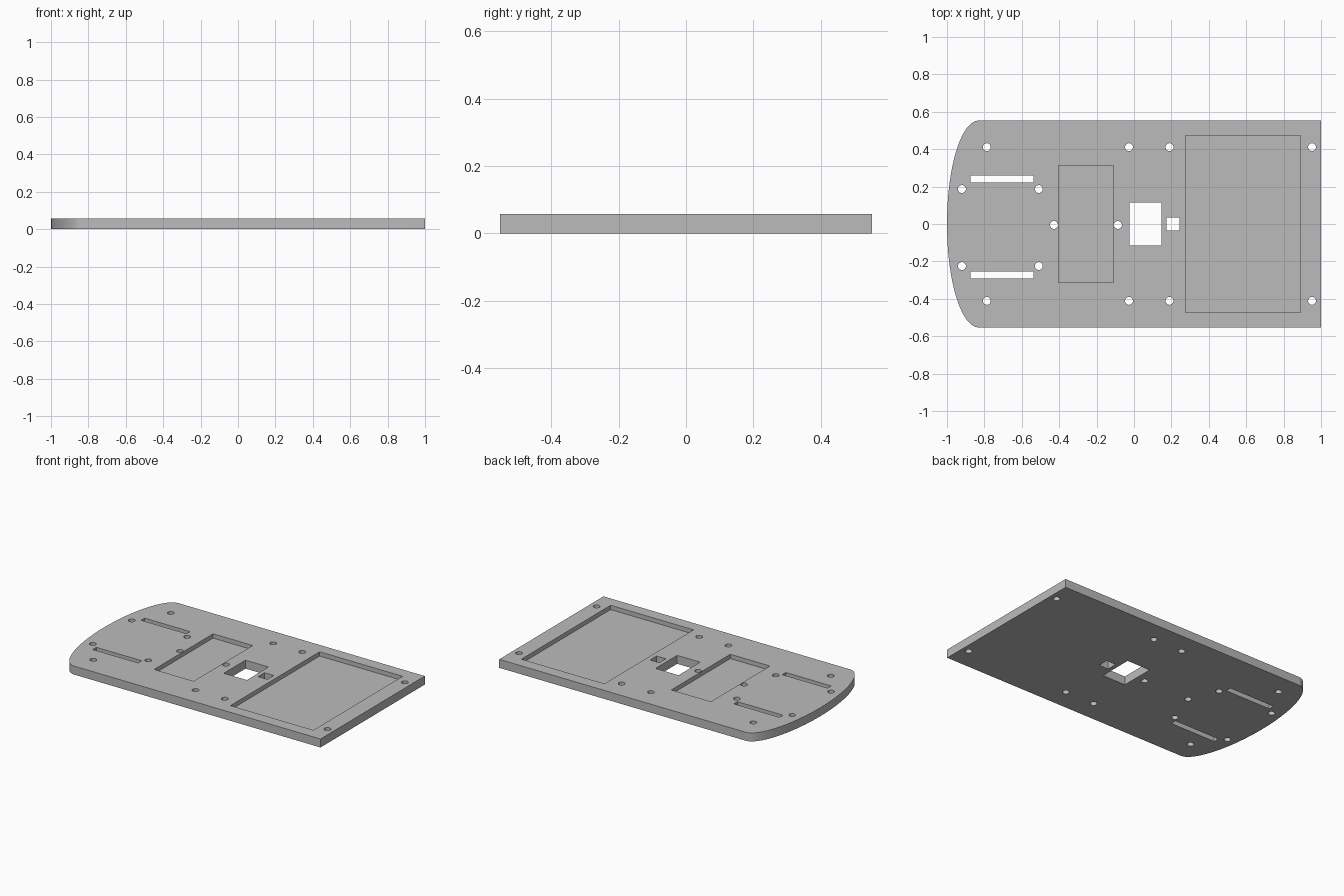
import bpy, bmesh
from math import sin, cos, pi

cube = bpy.data.objects.get("Cube")
if cube:
    bpy.data.objects.remove(cube, do_unlink=True)

THICK = 0.057
POCKET_FLOOR = 0.028

grey = bpy.data.materials.new("plate_grey")
grey.use_nodes = True
grey.diffuse_color = (0.5, 0.5, 0.5, 1)
grey.node_tree.nodes["Principled BSDF"].inputs["Base Color"].default_value = (0.5, 0.5, 0.5, 1)


def prism(name, outlines, z0, z1):
    """Extrude one or more separate closed outlines from z0 to z1."""
    bm = bmesh.new()
    for pts in outlines:
        face = bm.faces.new([bm.verts.new((x, y, z0)) for x, y in pts])
        top = bmesh.ops.extrude_face_region(bm, geom=[face])["geom"]
        for v in top:
            if isinstance(v, bmesh.types.BMVert):
                v.co.z = z1
    bmesh.ops.recalc_face_normals(bm, faces=bm.faces)
    mesh = bpy.data.meshes.new(name)
    bm.to_mesh(mesh)
    bm.free()
    mesh.materials.append(grey)
    obj = bpy.data.objects.new(name, mesh)
    bpy.context.collection.objects.link(obj)
    return obj


def rect(x0, x1, y0, y1):
    return [(x0, y0), (x1, y0), (x1, y1), (x0, y1)]


def circle(x, y, r=0.021, n=32):
    return [(x + r * cos(2 * pi * i / n), y + r * sin(2 * pi * i / n)) for i in range(n)]


# Plate outline: square at one end, half ellipse at the other
HALF, NOSE, N = 0.553, 0.17, 64
nose = [(-1 + NOSE - NOSE * sin(pi * i / N), HALF * cos(pi * i / N)) for i in range(N + 1)]
plate = prism("base_plate", [[(1, -HALF), (1, HALF)] + nose], 0, THICK)

# Screw holes, slots and square openings through the plate
holes = [circle(x, y) for x in (-0.787, -0.027, 0.19, 0.952) for y in (0.411, -0.411)]
holes += [circle(x, y) for x in (-0.92, -0.509) for y in (0.187, -0.225)]
holes += [circle(x, -0.005) for x in (-0.428, -0.086)]
slots = [rect(-0.874, -0.537, y - 0.019, y + 0.019) for y in (0.24, -0.273)]
openings = [rect(-0.025, 0.146, -0.115, 0.115), rect(0.174, 0.243, -0.035, 0.034)]
through = prism("through_cutter", holes + slots + openings, -0.1, 0.2)

# Shallow pockets in the upper face
pockets = [rect(-0.404, -0.11, -0.313, 0.313), rect(0.275, 0.891, -0.473, 0.473)]
recess = prism("pocket_cutter", pockets, POCKET_FLOOR, 0.2)

for cutter in (through, recess):
    cutter.hide_render = True
    cutter.hide_viewport = True
    cut = plate.modifiers.new(cutter.name, "BOOLEAN")
    cut.operation = "DIFFERENCE"
    cut.solver = "EXACT"
    cut.object = cutter

# Apply the cuts, then smooth the curved walls and keep edges sharp
bpy.context.view_layer.update()
graph = bpy.context.evaluated_depsgraph_get()
cut_mesh = bpy.data.meshes.new_from_object(plate.evaluated_get(graph))
plate.modifiers.clear()
plate.data = cut_mesh
for cutter in (through, recess):
    bpy.data.objects.remove(cutter, do_unlink=True)
bpy.ops.object.select_all(action="DESELECT")
plate.select_set(True)
bpy.context.view_layer.objects.active = plate
bpy.ops.object.shade_smooth_by_angle(angle=pi / 6)
